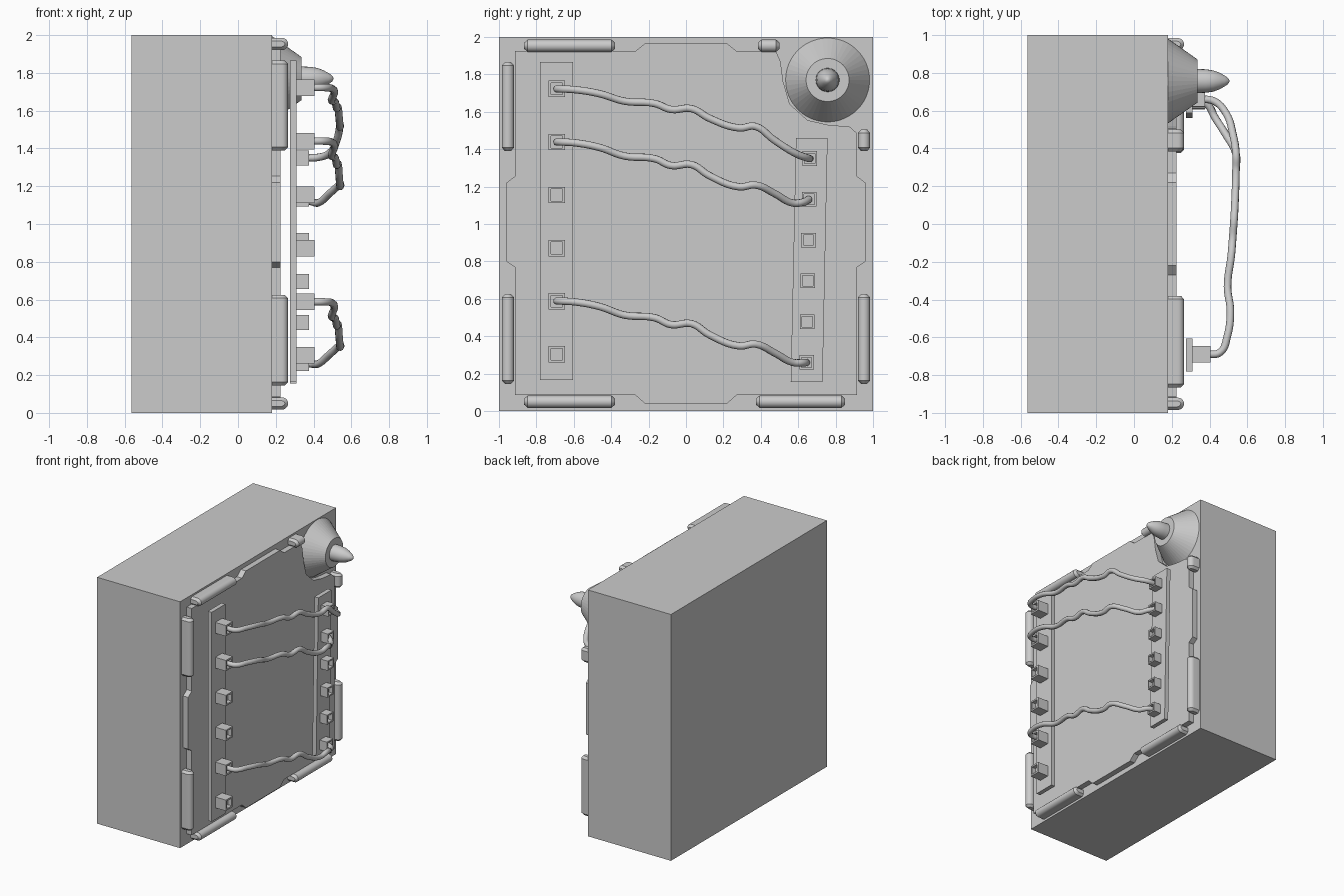
import bpy, bmesh, math
from mathutils import Vector

if "Cube" in bpy.data.objects:
    bpy.data.objects.remove(bpy.data.objects["Cube"])


def finish(name, bm, smooth=False):
    bmesh.ops.recalc_face_normals(bm, faces=bm.faces)
    me = bpy.data.meshes.new(name)
    bm.to_mesh(me)
    bm.free()
    ob = bpy.data.objects.new(name, me)
    bpy.context.collection.objects.link(ob)
    if smooth:
        bpy.ops.object.select_all(action='DESELECT')
        ob.select_set(True)
        bpy.context.view_layer.objects.active = ob
        bpy.ops.object.shade_smooth_by_angle(angle=math.radians(35))
    return ob


def loft(name, rings, smooth=False):
    """Skin a list of equal-length closed rings and cap both ends."""
    bm = bmesh.new()
    vs = [[bm.verts.new(p) for p in r] for r in rings]
    n = len(rings[0])
    for a, b in zip(vs, vs[1:]):
        for i in range(n):
            j = (i + 1) % n
            bm.faces.new((a[i], a[j], b[j], b[i]))
    bm.faces.new(vs[0])
    bm.faces.new(vs[-1])
    return finish(name, bm, smooth)


def slab(name, outline, x0, x1):
    """Extrude a (y, z) outline along x."""
    return loft(name, [[(x, y, z) for y, z in outline] for x in (x0, x1)])


def rect(y0, y1, z0, z1):
    return [(y0, z0), (y1, z0), (y1, z1), (y0, z1)]


def turned(name, profile, y, z, n, smooth):
    """Rings of (x, radius) around an x-directed axis."""
    angles = [2 * math.pi * i / n for i in range(n)]
    return loft(name, [[(x, y + r * math.cos(a), z + r * math.sin(a)) for a in angles]
                       for x, r in profile], smooth)


def edge_bar(name, centre, along, length):
    """Round-topped clamp bar with tapered ends, lying along y or z."""
    w, x0, xm = 0.0325, 0.18, 0.2325
    prof = [(x0, -w)] + [(xm + w * math.sin(a), -w * math.cos(a))
                         for a in [math.pi * i / 10 for i in range(11)]] + [(x0, w)]
    rings = []
    for t, s in ((-length / 2, 0.5), (-length / 2 + 0.018, 1),
                 (length / 2 - 0.018, 1), (length / 2, 0.5)):
        ring = []
        for x, o in prof:
            px = x0 + (x - x0) * (0.6 + 0.4 * s)
            d = (t, o * s) if along == 'y' else (o * s, t)
            ring.append((px, centre[0] + d[0], centre[1] + d[1]))
        rings.append(ring)
    loft(name, rings, True)


def socket(name, y, z, size, x0, x1):
    """Block with a square recess in its outer face."""
    bm = bmesh.new()
    bmesh.ops.create_cube(bm, size=1)
    for v in bm.verts:
        v.co = Vector(((x0 + x1) / 2 + v.co.x * (x1 - x0), y + v.co.y * size, z + v.co.z * size))
    bm.normal_update()
    face = max(bm.faces, key=lambda f: f.calc_center_median().x)
    bmesh.ops.inset_region(bm, faces=[face], thickness=size * 0.21)
    new = bmesh.ops.extrude_discrete_faces(bm, faces=[face])['faces'][0]
    bmesh.ops.translate(bm, verts=new.verts, vec=(-0.035, 0, 0))
    finish(name, bm)


def cable(name, points):
    cu = bpy.data.curves.new(name, 'CURVE')
    cu.dimensions = '3D'
    cu.bevel_depth = 0.02
    cu.bevel_resolution = 3
    cu.resolution_u = 6
    cu.use_fill_caps = True
    sp = cu.splines.new('BEZIER')
    sp.bezier_points.add(len(points) - 1)
    for bp, p in zip(sp.bezier_points, points):
        bp.co = p
        bp.handle_left_type = bp.handle_right_type = 'AUTO'
    bpy.context.collection.objects.link(bpy.data.objects.new(name, cu))


# Main housing
slab("housing", rect(-1, 1, 0, 2), -0.565, 0.18)

# Raised front plate with tabs on each side and a cut-away corner
plate = [(-0.915, 0.085), (-0.27, 0.085), (-0.22, 0.04), (0.22, 0.04), (0.27, 0.085),
         (0.915, 0.085), (0.915, 0.77), (0.96, 0.80), (0.96, 1.22), (0.915, 1.255),
         (0.915, 1.485), (0.875, 1.52), (0.76, 1.53), (0.65, 1.555), (0.555, 1.64),
         (0.52, 1.76), (0.505, 1.87), (0.48, 1.925), (0.27, 1.925), (0.22, 1.965),
         (-0.22, 1.965), (-0.27, 1.925), (-0.915, 1.925), (-0.915, 1.255),
         (-0.96, 1.22), (-0.96, 0.80), (-0.915, 0.77)]
slab("front_plate", plate, 0.18, 0.225)

# Clamp bars round the edge: (direction, fixed position, start, end)
bars = [('z', -0.952, 1.39, 1.865), ('z', -0.952, 0.145, 0.625),
        ('z', 0.952, 1.39, 1.505), ('z', 0.952, 0.145, 0.625),
        ('y', 1.953, -0.865, -0.38), ('y', 1.953, 0.385, 0.50),
        ('y', 0.05, -0.865, -0.38), ('y', 0.05, 0.375, 0.85)]
for i, (d, pos, a, b) in enumerate(bars):
    mid = (a + b) / 2
    edge_bar(f"clamp_bar_{i + 1}", (mid, pos) if d == 'y' else (pos, mid), d, b - a)

# Corner cone and its spike
turned("corner_cone", [(0.175, 0.228), (0.335, 0.115)], 0.757, 1.77, 48, False)
turned("cone_spike", [(0.33, 0.064), (0.38, 0.062), (0.42, 0.056), (0.45, 0.045),
                      (0.48, 0.029), (0.498, 0.016), (0.505, 0.005)], 0.757, 1.77, 24, True)

# Socket strips
slab("left_strip", rect(-0.78, -0.605, 0.165, 1.865), 0.275, 0.31)
slab("right_strip", [(0.56, 0.155), (0.73, 0.155), (0.757, 1.46), (0.588, 1.46)], 0.275, 0.31)

# Six sockets on each strip
left_z = [1.722 - 0.2835 * i for i in range(6)]
right = [(0.662 - 0.0035 * i, 1.35 - 0.218 * i) for i in range(6)]
for i in range(6):
    socket(f"left_socket_{i + 1}", -0.69, left_z[i], 0.088, 0.31, 0.405)
    socket(f"right_socket_{i + 1}", *right[i], 0.078, 0.31, 0.375)

# Wavy cables: shared (x, y, drop) path, then an end into the right socket
path = [(0.38, -0.69, 0), (0.455, -0.68, 0), (0.495, -0.59, -0.005), (0.51, -0.46, -0.03),
        (0.495, -0.33, -0.075), (0.515, -0.165, -0.09), (0.522, -0.08, -0.126),
        (0.53, 0.03, -0.121), (0.535, 0.125, -0.18), (0.54, 0.285, -0.24), (0.54, 0.37, -0.23)]
for n, (li, ri, k) in enumerate([(0, 0, 0.87), (1, 1, 1), (4, 5, 1)]):
    pts = [(x, y, left_z[li] + d * k) for x, y, d in path]
    ry, rz = right[ri]
    if n == 0:
        pts += [(0.525, 0.47, 1.45), (0.485, 0.59, 1.375), (0.425, 0.65, 1.353)]
    else:
        dz = -0.015 if n == 1 else 0.005
        pts += [(0.485, 0.475, rz + 0.045 + dz), (0.425, 0.57, rz - 0.005 + dz),
                (0.395, 0.625, rz - 0.005 + dz * 0.7)]
    cable(f"cable_{n + 1}", pts + [(0.345, ry, rz)])
